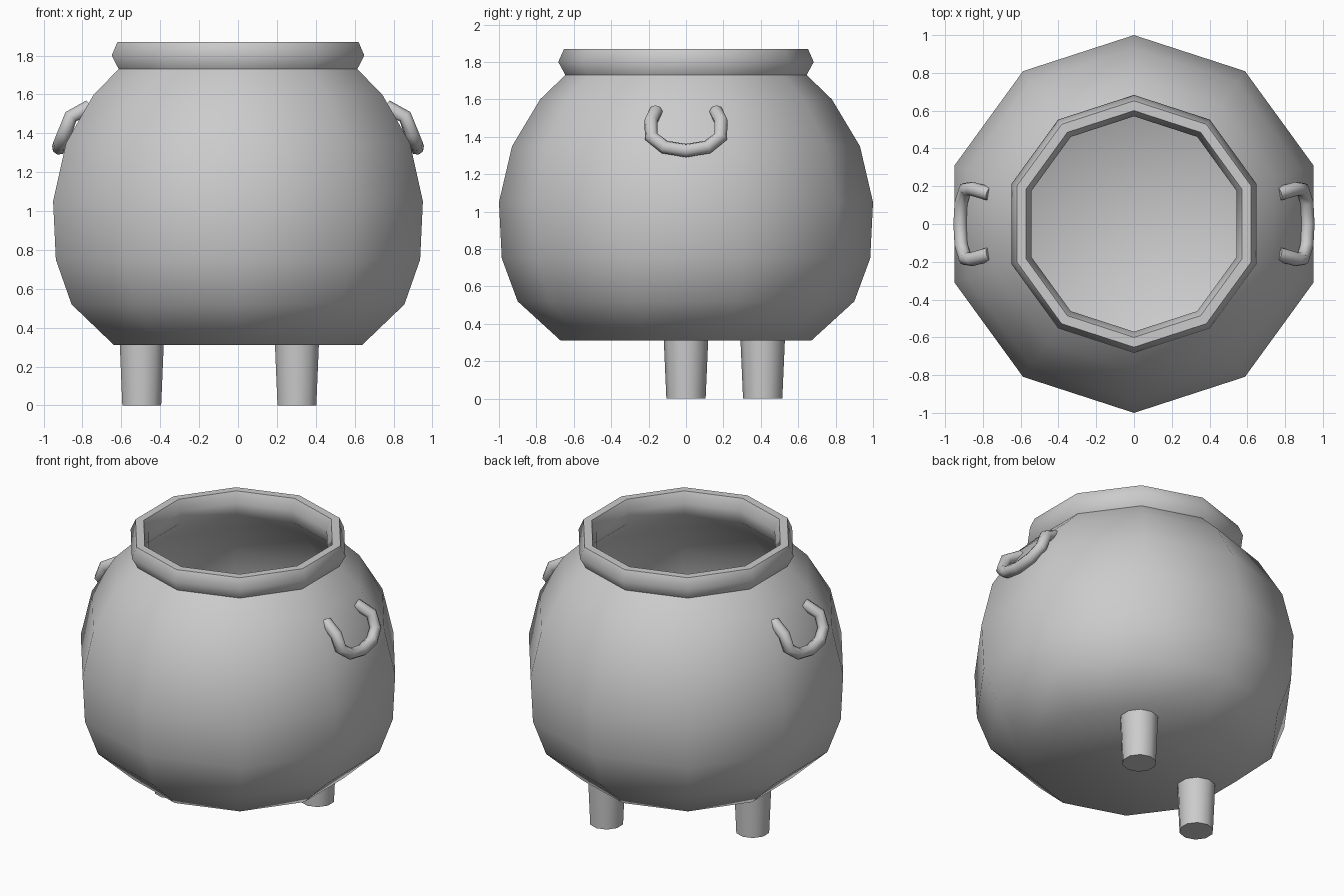
import bpy, bmesh, math

if "Cube" in bpy.data.objects:
    bpy.data.objects.remove(bpy.data.objects["Cube"])

SIDES = 10


def smooth(ob, deg=60):
    bpy.ops.object.select_all(action='DESELECT')
    ob.select_set(True)
    bpy.context.view_layer.objects.active = ob
    bpy.ops.object.shade_smooth_by_angle(angle=math.radians(deg))


def lathe(name, profile, center=(0, 0)):
    """Spin a (radius, z) profile around z, closing both ends with n-gons."""
    bm = bmesh.new()
    rings = []
    for r, z in profile:
        ring = []
        for i in range(SIDES):
            a = math.pi / 2 + i * 2 * math.pi / SIDES
            ring.append(bm.verts.new((r * math.cos(a), r * math.sin(a), z)))
        rings.append(ring)
    for lo, hi in zip(rings, rings[1:]):
        for i in range(SIDES):
            j = (i + 1) % SIDES
            bm.faces.new((lo[i], lo[j], hi[j], hi[i]))
    bm.faces.new(rings[0][::-1])
    bm.faces.new(rings[-1])
    bmesh.ops.recalc_face_normals(bm, faces=bm.faces)
    me = bpy.data.meshes.new(name)
    bm.to_mesh(me)
    bm.free()
    ob = bpy.data.objects.new(name, me)
    ob.location = (center[0], center[1], 0)
    bpy.context.collection.objects.link(ob)
    smooth(ob)
    return ob


def tube(name, points, radius):
    cu = bpy.data.curves.new(name, 'CURVE')
    cu.dimensions = '3D'
    cu.bevel_depth = radius
    cu.bevel_resolution = 2
    cu.use_fill_caps = True
    sp = cu.splines.new('POLY')
    sp.points.add(len(points) - 1)
    for p, co in zip(sp.points, points):
        p.co = (*co, 1)
    ob = bpy.data.objects.new(name, cu)
    bpy.context.collection.objects.link(ob)
    bpy.ops.object.select_all(action='DESELECT')
    ob.select_set(True)
    bpy.context.view_layer.objects.active = ob
    bpy.ops.object.convert(target='MESH')
    smooth(bpy.context.object)


# Hollow pot: outer wall, rolled rim, then inner wall down to the floor
outer = [(0.67, 0.31), (0.9, 0.52), (0.985, 0.75), (1.0, 1.05),
         (0.93, 1.35), (0.78, 1.6), (0.645, 1.73)]
rim = [(0.683, 1.80), (0.652, 1.87), (0.60, 1.87), (0.57, 1.80)]
inner = [(0.59, 1.71), (0.73, 1.56), (0.87, 1.33), (0.94, 1.05),
         (0.925, 0.77), (0.845, 0.55), (0.64, 0.37)]
lathe("pot_body", outer + rim + inner)

# Two tapered legs
for name, pos in (("left_leg", (-0.495, 0)), ("back_right_leg", (0.303, 0.41))):
    lathe(name, [(0.105, 0), (0.12, 0.34)], pos)

# Looped side handles
half = [(0.765, 0.16, 1.535), (0.86, 0.187, 1.485), (0.892, 0.185, 1.40),
        (0.914, 0.115, 1.345)]
path = half + [(0.92, 0, 1.326)] + [(x, -y, z) for x, y, z in reversed(half)]
for name, s in (("right_handle", 1), ("left_handle", -1)):
    tube(name, [(s * x, y, z) for x, y, z in path], 0.037)
